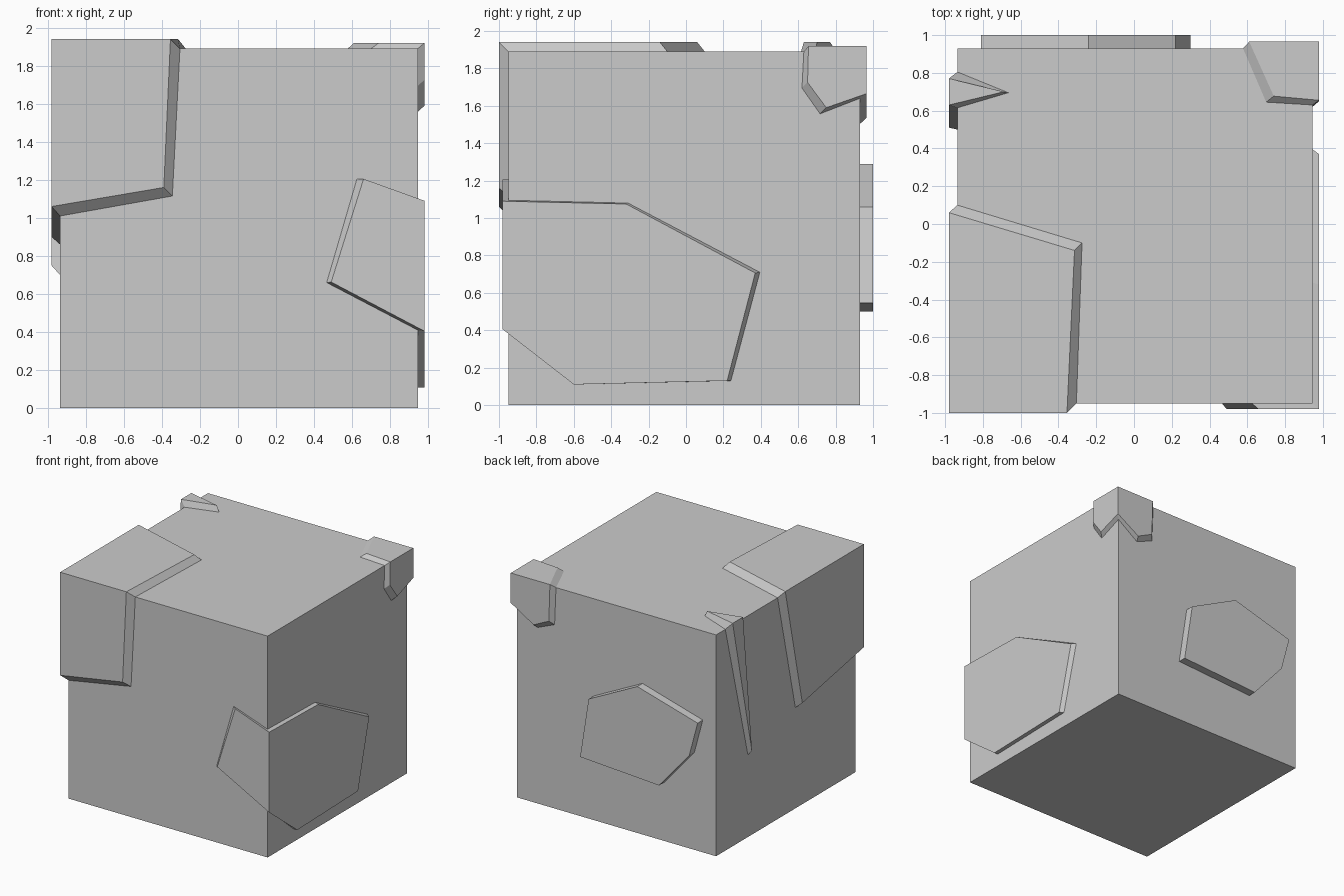
import bpy, bmesh
from mathutils import Vector

if "Cube" in bpy.data.objects:
    bpy.data.objects.remove(bpy.data.objects["Cube"])

X0, X1, Y0, Y1, Z1 = -0.935, 0.945, -0.95, 0.93, 1.89   # block limits


def plate(name, outer, base, faces, rim):
    """Raised plate: outer skin, matching underside, and a bevelled rim of `rim` points."""
    bm = bmesh.new()
    o = [bm.verts.new(p) for p in outer]
    b = [bm.verts.new(p) for p in base]
    for f in faces:
        bm.faces.new([o[i] for i in f])
        bm.faces.new([b[i] for i in reversed(f)])
    for i in range(rim):
        j = (i + 1) % rim
        bm.faces.new([o[i], b[i], b[j], o[j]])
    bmesh.ops.recalc_face_normals(bm, faces=bm.faces)
    me = bpy.data.meshes.new(name)
    bm.to_mesh(me)
    bm.free()
    ob = bpy.data.objects.new(name, me)
    bpy.context.collection.objects.link(ob)


# Main block
bpy.ops.mesh.primitive_cube_add(size=1)
block = bpy.context.object
block.name = "block"
for v in block.data.vertices:
    v.co = Vector((X1 if v.co.x > 0 else X0, Y1 if v.co.y > 0 else Y0, Z1 if v.co.z > 0 else 0))

# Large plate wrapping the front left top corner (last point is the corner)
plate("front_corner_plate",
      [(-.98, .06, 1.94), (-.315, -.14, 1.94), (-.355, -1, 1.94), (-.39, -1, 1.16),
       (-.98, -1, 1.06), (-.98, -.17, .90), (-.98, -1, 1.94)],
      [(X0, .10, Z1), (-.275, -.10, Z1), (-.305, Y0, Z1), (-.345, Y0, 1.115),
       (X0, Y0, 1.01), (X0, -.14, .86), (X0, Y0, Z1)],
      [(0, 1, 2, 6), (2, 3, 4, 6), (4, 5, 0, 6)], 6)

# Narrow shard folded over the left top edge
plate("left_shard",
      [(-.98, .77, 1.94), (-.69, .70, 1.94), (-.98, .63, 1.94), (-.98, .51, .75)],
      [(X0, .805, Z1), (-.665, .695, Z1), (X0, .615, Z1), (X0, .50, .70)],
      [(0, 1, 2), (2, 3, 0)], 4)

# Small plate wrapping the back right top corner
plate("back_corner_plate",
      [(.61, .965, 1.92), (.74, .677, 1.92), (.98, .655, 1.92), (.98, .65, 1.725), (.98, .75, 1.59),
       (.98, .965, 1.665), (.765, .965, 1.535), (.62, .965, 1.605), (.98, .965, 1.92)],
      [(.577, Y1, Z1), (.70, .645, Z1), (X1, .63, Z1), (X1, .62, 1.695), (X1, .717, 1.557),
       (X1, Y1, 1.64), (.75, Y1, 1.503), (.59, Y1, 1.57), (X1, Y1, Z1)],
      [(0, 1, 2, 8), (2, 3, 4, 5, 8), (5, 6, 7, 0, 8)], 8)

# Plate folded around the front right edge
plate("right_edge_plate",
      [(.98, -.98, 1.09), (.98, -.32, 1.075), (.98, .37, .706), (.98, .22, .13),
       (.98, -.6, .11), (.98, -.98, .405), (.49, -.98, .663), (.66, -.98, 1.205)],
      [(X1, Y0, 1.095), (X1, -.31, 1.08), (X1, .395, .71), (X1, .24, .13),
       (X1, -.6, .11), (X1, Y0, .41), (.466, Y0, .66), (.625, Y0, 1.205)],
      [(0, 1, 2, 3, 4, 5), (5, 6, 7, 0)], 8)

# Flat straight-sided plate on the back
back = [(.22, 1.06), (-.24, 1.29), (-.81, 1.13), (-.73, .83), (-.445, .50), (.30, .545)]
plate("back_plate", [(x, 1, z) for x, z in back], [(x, Y1, z) for x, z in back],
      [tuple(range(6))], 6)
